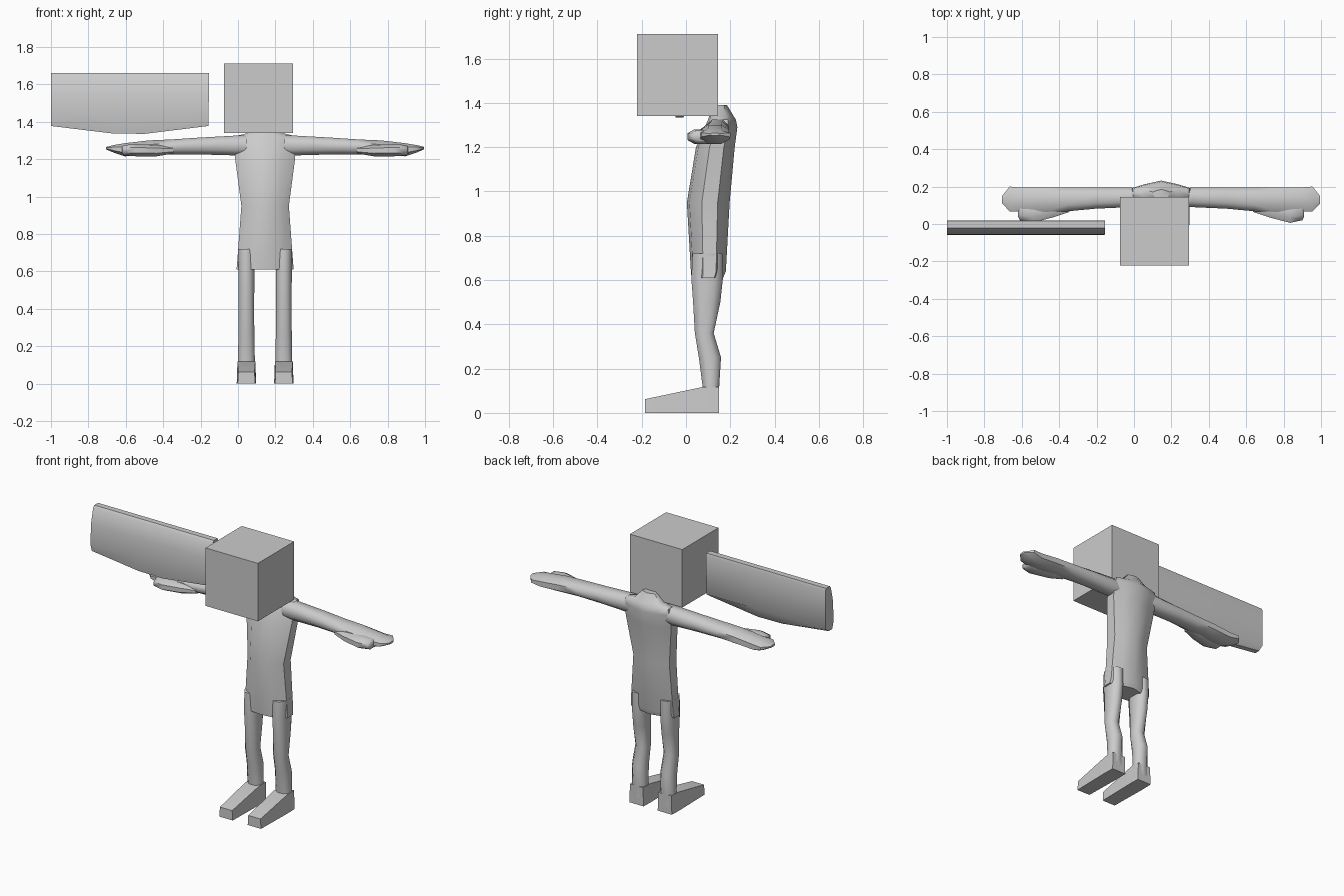
import bpy, bmesh, math

if "Cube" in bpy.data.objects:
    bpy.data.objects.remove(bpy.data.objects["Cube"])

CX = 0.145  # the figure's own mirror plane

grey = bpy.data.materials.new("light grey")
grey.diffuse_color = (0.6, 0.6, 0.6, 1)
grey.use_nodes = True
grey.node_tree.nodes["Principled BSDF"].inputs["Base Color"].default_value = grey.diffuse_color


def finish(name, bm, smooth=40):
    bmesh.ops.recalc_face_normals(bm, faces=bm.faces)
    me = bpy.data.meshes.new(name)
    bm.to_mesh(me)
    bm.free()
    ob = bpy.data.objects.new(name, me)
    bpy.context.collection.objects.link(ob)
    me.materials.append(grey)
    if smooth:
        bpy.ops.object.select_all(action='DESELECT')
        ob.select_set(True)
        bpy.context.view_layer.objects.active = ob
        bpy.ops.object.shade_smooth_by_angle(angle=math.radians(smooth))
    return ob


def skin(name, rings, smooth=40):
    """Bridge equal-length point rings and cap both ends."""
    bm = bmesh.new()
    vs = [[bm.verts.new(p) for p in r] for r in rings]
    n = len(vs[0])
    for a, b in zip(vs, vs[1:]):
        for i in range(n):
            bm.faces.new((a[i], a[(i + 1) % n], b[(i + 1) % n], b[i]))
    bm.faces.new(vs[0])
    bm.faces.new(vs[-1])
    return finish(name, bm, smooth)


def chamfered(a0, a1, b0, b1, c):
    """Eight-sided section filling the rectangle a0..a1 by b0..b1."""
    da, db = (a1 - a0) * c, (b1 - b0) * c
    return [(a0 + da, b0), (a1 - da, b0), (a1, b0 + db), (a1, b1 - db),
            (a1 - da, b1), (a0 + da, b1), (a0, b1 - db), (a0, b0 + db)]


# square head
bm = bmesh.new()
bmesh.ops.create_cube(bm, size=1)
for v in bm.verts:
    v.co = (0.11 + v.co.x * 0.37, -0.038 + v.co.y * 0.366, 1.525 + v.co.z * 0.37)
finish("head", bm, 0)

# tunic with a ridge down the back and a raised collar: z, half width, front, back
rings = []
for z, w, f, b in [(0.61, .153, .025, .168), (0.64, .15, .022, .18),
                   (0.95, .127, .004, .197), (1.20, .16, .045, .22),
                   (1.29, .16, .085, .232), (1.325, .15, .10, .225),
                   (1.34, .09, .105, .215), (1.39, .045, .135, .185)]:
    d = b - f
    half = [(0, f), (.55, f + .06 * d), (1, f + .35 * d), (1, b - .28 * d), (.58, b - .14 * d), (0, b)]
    sec = half + [(-x, y) for x, y in half[-2:0:-1]]
    rings.append([(CX + x * w, y, z) for x, y in sec])
skin("tunic", rings, 50)

# limb tables
arm = [(.10, .09, .19, 1.22, 1.325), (.17, .09, .195, 1.22, 1.325),
       (.35, .082, .195, 1.225, 1.315), (.50, .068, .195, 1.225, 1.305),
       (.62, .065, .195, 1.22, 1.30), (.75, .065, .195, 1.215, 1.285),
       (.81, .068, .20, 1.235, 1.275), (.85, .11, .15, 1.252, 1.265)]
thumb = [(.49, .065, .13, 1.23, 1.265), (.58, .035, .13, 1.215, 1.275),
         (.69, .006, .12, 1.215, 1.28), (.755, .02, .12, 1.22, 1.275),
         (.765, .04, .12, 1.23, 1.265)]
leg = [(.05, .048, .08, .15), (.12, .045, .075, .15), (.25, .043, .058, .158),
       (.36, .041, .04, .125), (.50, .042, .032, .155), (.61, .043, .024, .167),
       (.72, .045, .03, .165)]
foot = [(-.185, .047, .062), (.08, .052, .118), (.15, .05, .118)]

for side, s in (("left", 1), ("right", -1)):
    # arm with flat hand, then the thumb
    for part, table in (("arm", arm), ("thumb", thumb)):
        skin(side + "_" + part,
             [[(CX + s * x, y, z) for y, z in chamfered(y0, y1, z0, z1, .27)]
              for x, y0, y1, z0, z1 in table], 55)
    # leg and wedge foot
    lx = CX + s * .10
    skin(side + "_leg",
         [[(x, y, z) for x, y in chamfered(lx - w, lx + w, f, b, .27)]
          for z, w, f, b in leg], 60)
    skin(side + "_foot",
         [[(lx - w, y, 0), (lx + w, y, 0), (lx + w * .92, y, h), (lx - w * .92, y, h)]
          for y, w, h in foot], 30)

# floating board with a shallow keel along its lower edge
rings = []
for x, low, shift in [(-1.0, 1.377, 0), (-.67, 1.337, 0), (-.50, 1.335, 0), (-.155, 1.377, -.004)]:
    sec = [(-.022, 1.66), (.015, 1.66), (.02, 1.645), (.02, 1.40),
           (-.012, low), (-.047, low), (-.06, 1.42), (-.056, 1.55), (-.034, 1.645)]
    rings.append([(x + (shift if z < 1.5 else 0), y, z) for y, z in sec])
skin("board", rings, 40)
